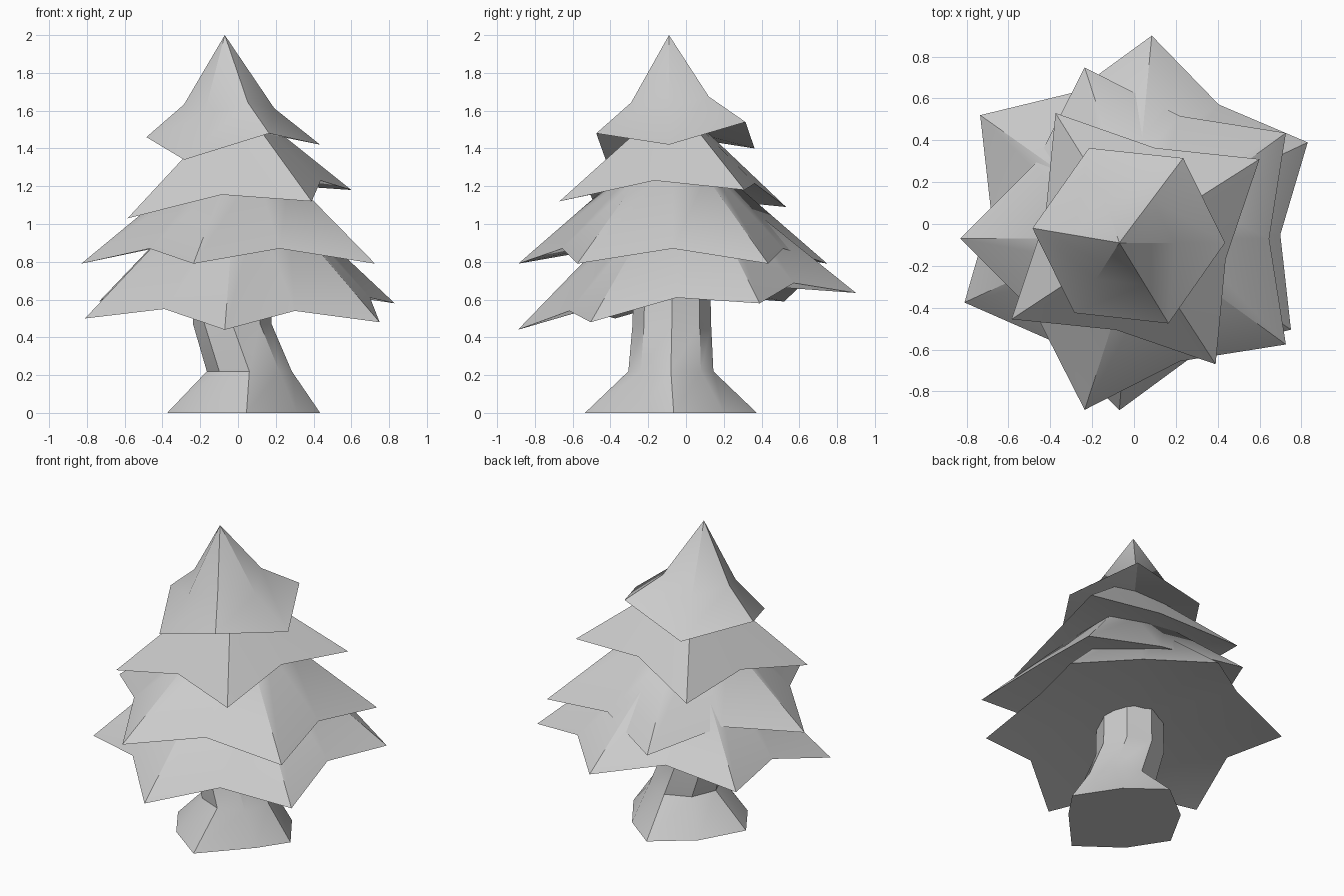
import bpy, math
from math import cos, sin, pi
from mathutils import Vector

if "Cube" in bpy.data.objects:
    bpy.data.objects.remove(bpy.data.objects["Cube"])


def make(name, verts, faces, angle=30):
    me = bpy.data.meshes.new(name)
    me.from_pydata([tuple(v) for v in verts], [], faces)
    me.update()
    me.shade_smooth()
    me.set_sharp_from_angle(angle=math.radians(angle))
    ob = bpy.data.objects.new(name, me)
    bpy.context.collection.objects.link(ob)
    return ob


def with_valleys(tips, center):
    """Insert a raised, pulled-in point between neighbouring tips."""
    rim = []
    c = Vector((*center, 0))
    for i, t in enumerate(tips):
        a, b = Vector(t), Vector(tips[(i + 1) % len(tips)])
        m = (a + b) / 2
        v = c + (m - c) * 0.885
        v.z = m.z + 0.08
        rim += [a, v]
    return rim


def tier(name, rim, center, f, cone_z, top_z, under_z):
    """Skirt: rim, inner ring, peak, and a shallow hollow underside."""
    rim = [Vector(p) for p in rim]
    n = len(rim)
    peak = Vector((*center, cone_z))
    ring = [peak.lerp(p, f) for p in rim]
    verts = rim + ring + [Vector((*center, top_z)), Vector((*center, under_z))]
    faces = []
    for i in range(n):
        j = (i + 1) % n
        faces += [(i, j, n + j, n + i), (n + i, n + j, 2 * n), (j, i, 2 * n + 1)]
    make(name, verts, faces)


# Trunk: flared four-cornered foot, bent stem
foot = [(.435, -.065), (.26, .2), (.03, .375), (-.22, .18),
        (-.375, -.1), (-.22, -.34), (.045, -.535), (.31, -.25)]
verts = [(x, y, 0) for x, y in foot]
for cx, cy, r, z in [(.06, -.08, .225, .22), (-.03, -.075, .208, .47), (-.03, -.075, .2, .85)]:
    verts += [(cx + r * cos(k * pi / 4), cy + r * sin(k * pi / 4), z) for k in range(8)]
faces = [tuple(range(7, -1, -1)), tuple(range(24, 32))]
for s in range(0, 24, 8):
    faces += [(s + k, s + (k + 1) % 8, s + 8 + (k + 1) % 8, s + 8 + k) for k in range(8)]
make("trunk", verts, faces)

# Lowest tier: six tips, tilted
tips = [(.83, .39, .58), (.085, .90, .635), (-.735, .52, .59),
        (-.81, -.375, .50), (-.07, -.89, .44), (.75, -.505, .48)]
tier("foliage_bottom", with_valleys(tips, (0, 0)), (0, 0), .35, 1.36, 1.2, .70)

# Second tier: regular five-pointed skirt
c = (.03, -.07)
tips = [(c[0] + .86 * cos(pi + k * 2 * pi / 5), c[1] + .86 * sin(pi + k * 2 * pi / 5), .79)
        for k in range(5)]
tier("foliage_lower_middle", with_valleys(tips, c), c, .35, 1.5, 1.4, .97)

# Third tier: four tips, tilted
c = (0, -.07)
tips = [(.60, .31, 1.18), (-.375, .53, 1.09), (-.585, -.455, 1.03), (.39, -.67, 1.12)]
tier("foliage_upper_middle", with_valleys(tips, c), c, .3, 1.66, 1.66, 1.27)

# Top tier: six-sided flared cap
rim = [(-.215, .363, 1.40), (-.485, -.02, 1.46), (-.285, -.425, 1.34),
       (.165, -.475, 1.48), (.435, -.09, 1.42), (.235, .315, 1.54)]
tier("foliage_top", rim, (-.07, -.09), .52, 1.82, 2.0, 1.52)
